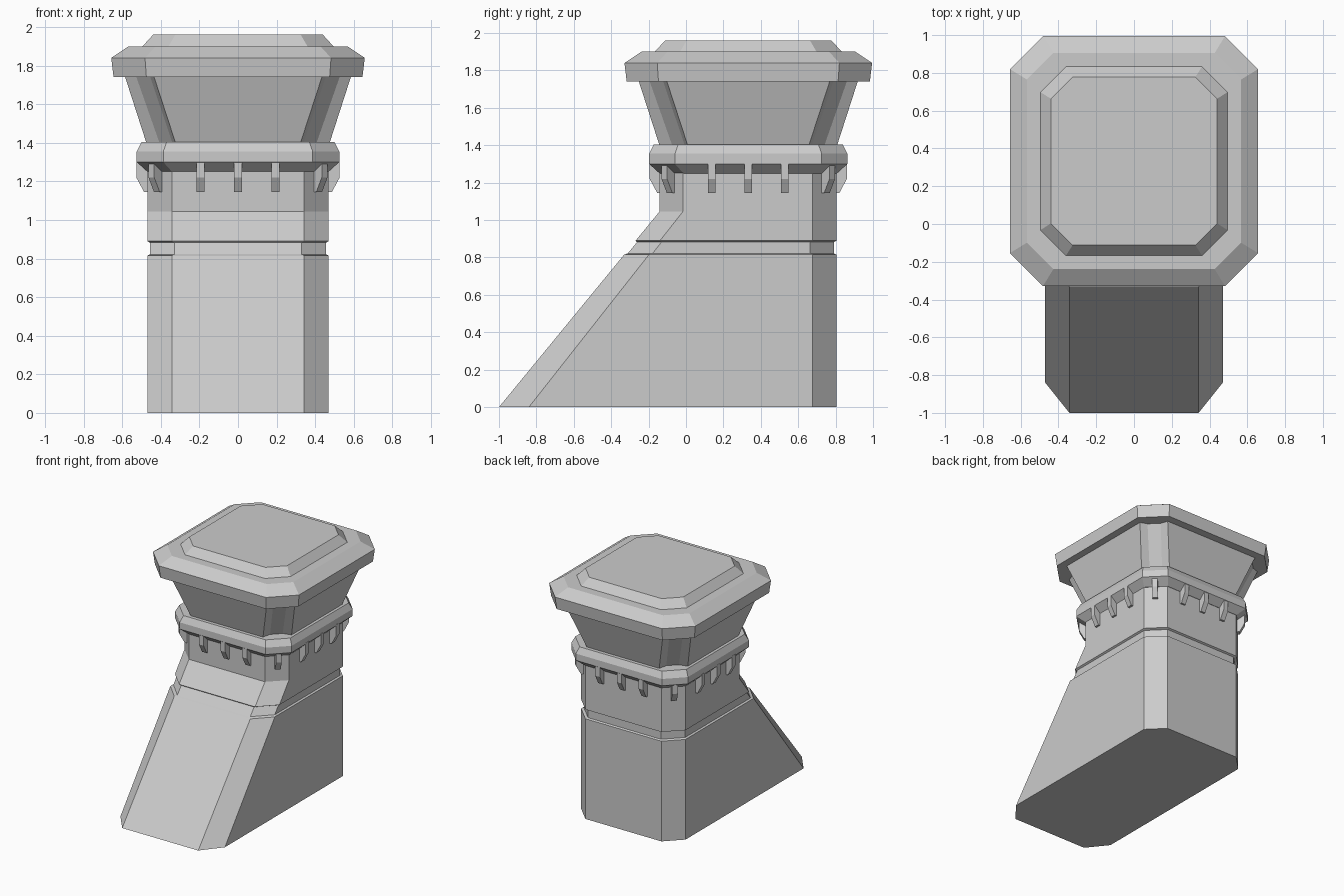
import bpy, bmesh, math
from mathutils import Matrix, Vector

if "Cube" in bpy.data.objects:
    bpy.data.objects.remove(bpy.data.objects["Cube"], do_unlink=True)

CY = 0.333  # centre of the upper tower along y

concrete = bpy.data.materials.new("grey_concrete")
concrete.use_nodes = True
GREY = (0.6, 0.6, 0.6, 1)
concrete.diffuse_color = GREY
concrete.node_tree.nodes["Principled BSDF"].inputs["Base Color"].default_value = GREY


def finish(name, bm):
    bmesh.ops.recalc_face_normals(bm, faces=bm.faces)
    mesh = bpy.data.meshes.new(name)
    bm.to_mesh(mesh)
    bm.free()
    mesh.materials.append(concrete)
    obj = bpy.data.objects.new(name, mesh)
    bpy.context.scene.collection.objects.link(obj)
    return obj


def loft(name, rings):
    """Skin a stack of equal-length rings and cap both ends."""
    bm = bmesh.new()
    loops = [[bm.verts.new(p) for p in ring] for ring in rings]
    n = len(loops[0])
    for low, high in zip(loops, loops[1:]):
        for i in range(n):
            j = (i + 1) % n
            bm.faces.new((low[i], low[j], high[j], high[i]))
    bm.faces.new(loops[0][::-1])
    bm.faces.new(loops[-1])
    return finish(name, bm)


def octagon(z, hx, front, back, cut, front_cut=None):
    """Rectangle with cut corners; the front cut may run deeper along y."""
    fc = front_cut or cut
    right = [(hx - cut, front), (hx, front + fc), (hx, back - cut), (hx - cut, back)]
    left = [(-x, y) for x, y in reversed(right)]
    return [(x, y, z) for x, y in right + left]


def square(z, half, cut):
    return octagon(z, half, CY - half - 0.005, CY + half + 0.005, cut)


# Shaft with sloping front buttress and a recessed band
def shaft_ring(z, inset=0.0):
    t = min(z / 1.045, 1)
    return octagon(z, 0.47 - inset, -1 + 0.858 * t + inset, 0.805 - inset,
                   0.128, 0.16 - 0.035 * t)


loft("shaft", [shaft_ring(0), shaft_ring(0.815), shaft_ring(0.822, 0.014),
               shaft_ring(0.882, 0.014), shaft_ring(0.89), shaft_ring(1.045),
               shaft_ring(1.26)])

# Collar flaring out under the cabin
loft("collar", [square(1.25, 0.47, 0.128), square(1.30, 0.525, 0.138),
                square(1.355, 0.525, 0.138), square(1.405, 0.50, 0.13)])


# Cabin: four raised panels with recessed corners
def cabin_ring(z, panel, panel_end, corner, corner_end):
    quarter = [(panel_end, -panel), (corner_end, -corner),
               (corner, -corner_end), (panel, -panel_end)]
    ring = []
    for k in range(4):
        turn = Matrix.Rotation(k * math.pi / 2, 3, "Z")
        ring += [turn @ Vector((x, y, z)) + Vector((0, CY, 0)) for x, y in quarter]
    return ring


loft("cabin", [cabin_ring(1.40, 0.475, 0.324, 0.407, 0.34),
               cabin_ring(1.75, 0.588, 0.438, 0.53, 0.458)])

# Overhanging roof and its raised top tier
loft("roof", [square(1.74, 0.645, 0.17), square(1.84, 0.657, 0.175),
              square(1.90, 0.567, 0.14)])
loft("roof_top", [square(1.89, 0.495, 0.135), square(1.90, 0.495, 0.135),
                  square(1.96, 0.44, 0.115)])


# Brackets beneath the collar: three per side, one per corner
PROFILE = [(0.44, 1.145), (0.487, 1.145), (0.527, 1.22), (0.527, 1.31), (0.44, 1.31)]


def bracket(name, angle, along, out):
    turn = Matrix.Rotation(angle, 3, "Z")
    rings = [[turn @ Vector((along + side, -r - out, z)) + Vector((0, CY, 0))
              for r, z in PROFILE] for side in (-0.021, 0.021)]
    loft(name, rings)


for k, side in enumerate(("front", "left", "back", "right")):
    angle = k * math.pi / 2
    for i in (-1, 0, 1):
        bracket(f"{side}_bracket_{i + 2}", angle, i * 0.195, 0)
    bracket(f"corner_bracket_{k + 1}", angle + math.pi / 4, 0, 0.108)
